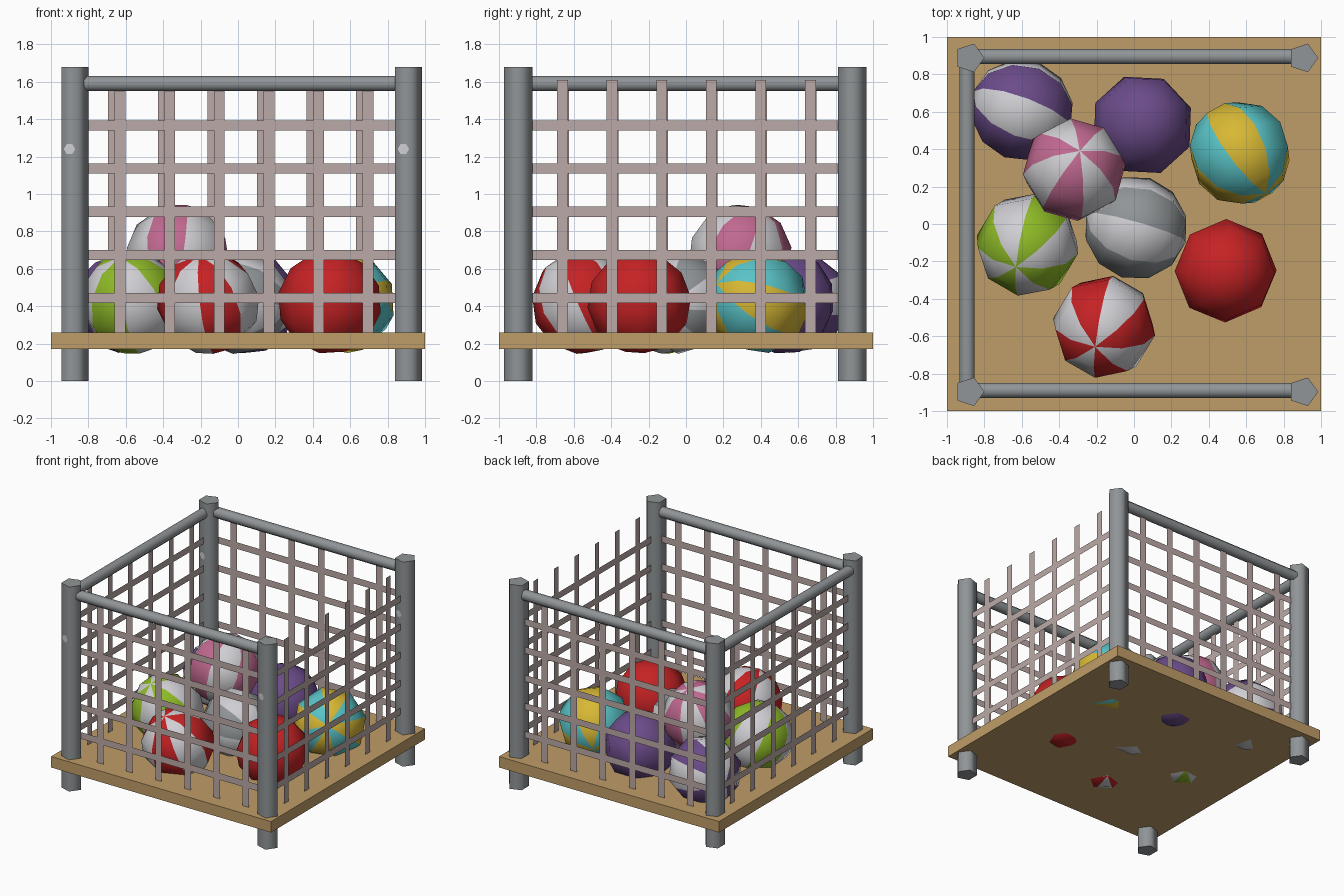
import bpy, bmesh, math
from mathutils import Vector, Matrix

if "Cube" in bpy.data.objects:
    bpy.data.objects.remove(bpy.data.objects["Cube"])


def mat(name, r, g, b):
    m = bpy.data.materials.new(name)
    m.diffuse_color = (r, g, b, 1)
    m.use_nodes = True
    m.node_tree.nodes["Principled BSDF"].inputs["Base Color"].default_value = m.diffuse_color
    return m


METAL = mat("metal grey", .28, .30, .31)
WOOD = mat("wood tan", .53, .34, .14)
NET = mat("net beige", .50, .40, .385)
WHITE = mat("white", .63, .62, .65)
PINK = mat("pink", .53, .14, .28)
GREEN = mat("green", .27, .49, .02)
RED = mat("red", .56, .016, .018)
PURPLE = mat("purple", .145, .07, .25)
YELLOW = mat("yellow", .68, .48, .035)
CYAN = mat("cyan", .10, .55, .57)


def finish(bm, name, mats, smooth=None):
    me = bpy.data.meshes.new(name)
    bm.to_mesh(me)
    bm.free()
    ob = bpy.data.objects.new(name, me)
    bpy.context.collection.objects.link(ob)
    for m in mats:
        me.materials.append(m)
    if smooth:
        bpy.ops.object.select_all(action='DESELECT')
        ob.select_set(True)
        bpy.context.view_layer.objects.active = ob
        bpy.ops.object.shade_smooth_by_angle(angle=math.radians(smooth))
    return ob


def rod(name, a, b, r, sides, spin=0.0):
    """Prism between two points."""
    a, b = Vector(a), Vector(b)
    d = b - a
    q = Vector((0, 0, 1)).rotation_difference(d).to_matrix().to_4x4()
    bm = bmesh.new()
    bmesh.ops.create_cone(bm, cap_ends=True, segments=sides, radius1=r, radius2=r, depth=d.length,
                          matrix=Matrix.Translation((a + b) / 2) @ q @ Matrix.Rotation(spin, 4, 'Z'))
    return finish(bm, name, [METAL], 80)


# wooden floor
bm = bmesh.new()
bmesh.ops.create_cube(bm, size=1, matrix=Matrix.Translation((0, 0, .215)) @ Matrix.Diagonal((2, 2, .09, 1)))
finish(bm, "floor_board", [WOOD])

# five-sided corner posts, each with a small pale chip on the front face
XL, XR, YF, YB = -.88, .905, -.897, .888
R = .08
for side, x in (("left", XL), ("right", XR)):
    for end, y in (("front", YF), ("back", YB)):
        bm = bmesh.new()
        ring = [Vector((x + R * math.cos(k * math.tau / 5), y + R * math.sin(k * math.tau / 5), 0))
                for k in range(5)]
        f = bm.faces.new([bm.verts.new(p) for p in ring])
        ext = bmesh.ops.extrude_face_region(bm, geom=[f])
        bmesh.ops.translate(bm, vec=(0, 0, 1.68), verts=[v for v in ext["geom"] if isinstance(v, bmesh.types.BMVert)])
        bmesh.ops.recalc_face_normals(bm, faces=bm.faces)
        finish(bm, f"{end}_{side}_post", [METAL], 80)
        n = Vector((math.cos(math.radians(252)), math.sin(math.radians(252)), 0))
        t = Vector((-n.y, n.x, 0))
        c = Vector((x, y, 1.24)) + n * (R * math.cos(math.pi / 5) + .003)
        bm = bmesh.new()
        bm.faces.new([bm.verts.new(c + t * .032 * math.cos(k * math.tau / 6) + Vector((0, 0, .03 * math.sin(k * math.tau / 6))))
                      for k in range(6)])
        finish(bm, f"{end}_{side}_post_chip", [WHITE])

# top rails on three sides
rod("front_rail", (XL, -.89, 1.59), (XR, -.89, 1.59), .043, 8, math.pi / 8)
rod("back_rail", (XL, .895, 1.59), (XR, .895, 1.59), .043, 8, math.pi / 8)
rod("left_rail", (-.892, YF, 1.59), (-.892, YB, 1.59), .043, 8, math.pi / 8)


def net(name, axis, pos, outward, shift, top):
    """Flat grid of strips; axis is the direction it runs along."""
    bm = bmesh.new()

    def strip(u0, u1, z0, z1):
        pts = [(u0, z0), (u1, z0), (u1, z1), (u0, z1)]
        f = bm.faces.new([bm.verts.new((u, pos, z) if axis == 'x' else (pos, u, z)) for u, z in pts])
        f.normal_update()
        if f.normal.dot(Vector(outward)) < 0:
            f.normal_flip()

    for k in range(6):
        u = -.66 + .265 * k + shift
        strip(u - .029, u + .029, .22, top)
    for k in range(5):
        z = .443 + .231 * k
        strip(-.87, .88, z - .027, z + .027)
    finish(bm, name, [NET])


net("front_net", 'x', -.89, (0, -1, 0), .03, 1.57)
net("back_net", 'x', .893, (0, 1, 0), -.005, 1.57)
net("left_net", 'y', -.89, (-1, 0, 0), .005, 1.57)
net("right_net", 'y', .90, (1, 0, 0), 0, 1.61)

# low-poly balls: name, centre, pole direction, spin, two stripe colours
balls = [
    ("purple_striped_ball", (-.60, .61, .42), (.92, -.35, -.05), 10, PURPLE, WHITE),
    ("purple_ball", (.045, .53, .42), (.1, .2, 1), 20, PURPLE, PURPLE),
    ("yellow_striped_ball", (.565, .38, .42), (.5, -.78, .37), 0, YELLOW, CYAN),
    ("pink_striped_ball", (-.32, .29, .67), (.11, .36, .92), 52, PINK, WHITE),
    ("grey_striped_ball", (.01, -.02, .42), (.95, -.28, -.1), 67, WHITE, METAL),
    ("green_striped_ball", (-.57, -.11, .42), (-.22, -.43, .87), 37, GREEN, WHITE),
    ("red_striped_ball", (-.16, -.55, .42), (-.17, -.38, .9), 82, RED, WHITE),
    ("red_ball", (.49, -.25, .42), (.2, -.1, 1), 0, RED, RED),
]
for name, c, pole, spin, m1, m2 in balls:
    bm = bmesh.new()
    bmesh.ops.create_uvsphere(bm, u_segments=8, v_segments=6, radius=.278)
    for f in bm.faces:
        p = f.calc_center_median()
        f.material_index = int((math.atan2(p.y, p.x) % math.tau) / (math.tau / 8)) % 2
    q = Vector((0, 0, 1)).rotation_difference(Vector(pole)).to_matrix().to_4x4()
    bm.transform(Matrix.Translation(c) @ q @ Matrix.Rotation(math.radians(spin), 4, 'Z'))
    finish(bm, name, [m1, m2], 80)
